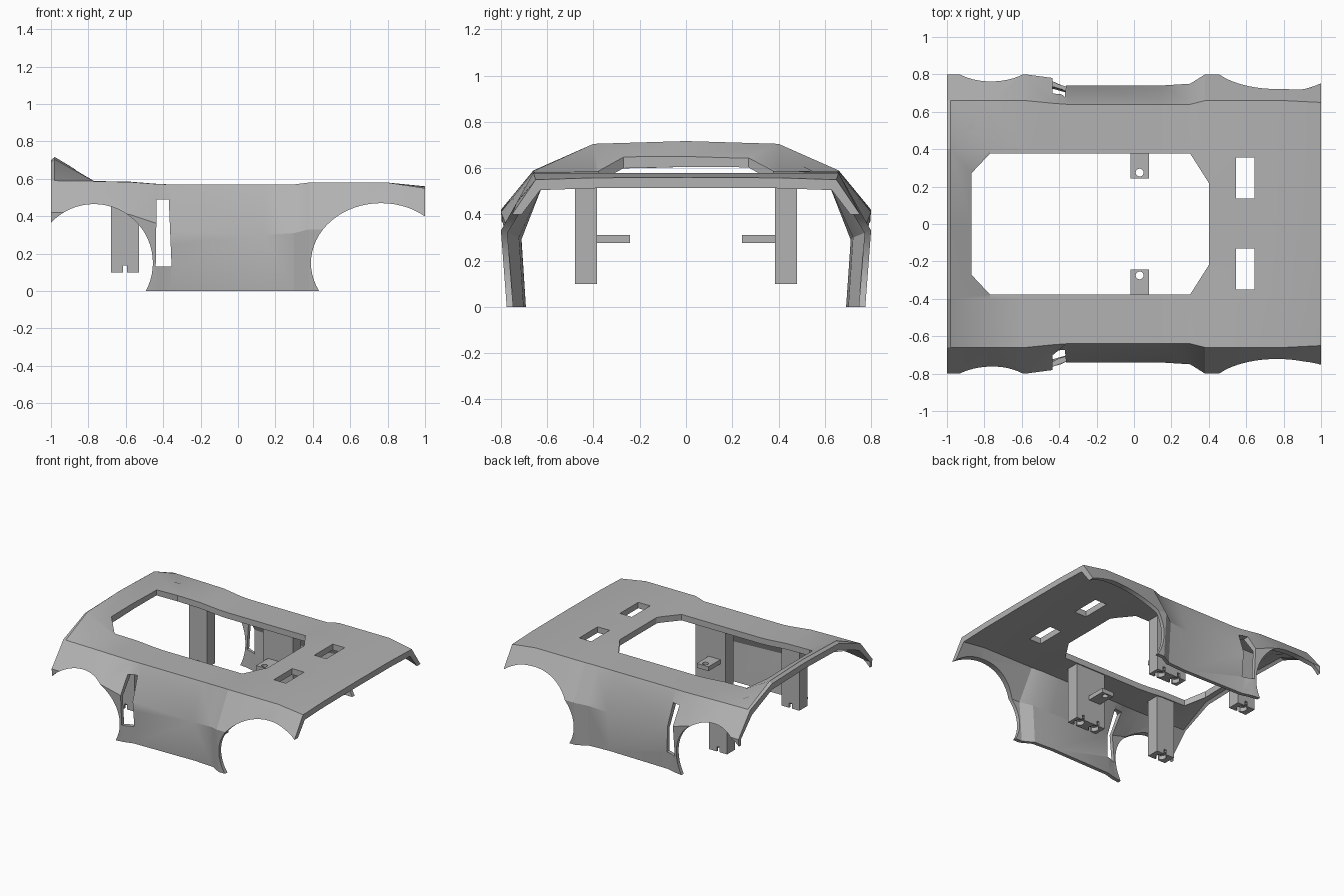
import bpy, bmesh, math
from mathutils import Vector

if "Cube" in bpy.data.objects:
    bpy.data.objects.remove(bpy.data.objects["Cube"], do_unlink=True)

gray = bpy.data.materials.new("plain gray")
gray.use_nodes = True
gray.diffuse_color = (0.45, 0.45, 0.45, 1)
gray.node_tree.nodes["Principled BSDF"].inputs["Base Color"].default_value = gray.diffuse_color


def loft(name, rings):
    """Closed solid through matching rings of points."""
    bm = bmesh.new()
    loops = [[bm.verts.new(p) for p in ring] for ring in rings]
    n = len(loops[0])
    for a, b in zip(loops, loops[1:]):
        for i in range(n):
            j = (i + 1) % n
            bm.faces.new((a[i], a[j], b[j], b[i]))
    bm.faces.new(loops[0])
    bm.faces.new(loops[-1])
    bmesh.ops.recalc_face_normals(bm, faces=bm.faces)
    mesh = bpy.data.meshes.new(name)
    bm.to_mesh(mesh)
    bm.free()
    mesh.materials.append(gray)
    obj = bpy.data.objects.new(name, mesh)
    bpy.context.collection.objects.link(obj)
    return obj


def prism(name, outline, axis, lo, hi):
    """Extrude an outline along y (outline in x, z) or z (outline in x, y)."""
    def place(p, h):
        return Vector((p[0], h, p[1]) if axis == "y" else (p[0], p[1], h))
    return loft(name, [[place(p, h) for p in outline] for h in (lo, hi)])


def box(name, x0, x1, y0, y1, z0, z1):
    return prism(name, [(x0, y0), (x1, y0), (x1, y1), (x0, y1)], "z", z0, z1)


def ellipse(cx, cy, rx, ry, n):
    turn = [math.tau * i / n for i in range(n)]
    return [(cx + rx * math.cos(a), cy + ry * math.sin(a)) for a in turn]


def cut(obj, cutters):
    bpy.ops.object.select_all(action="DESELECT")
    bpy.context.view_layer.objects.active = obj
    obj.select_set(True)
    for c in cutters:
        c.hide_render = True
        mod = obj.modifiers.new("cut", "BOOLEAN")
        mod.operation = "DIFFERENCE"
        mod.solver = "EXACT"
        mod.object = c
        bpy.ops.object.modifier_apply(modifier=mod.name)
        bpy.data.objects.remove(c, do_unlink=True)


# Body stations: x, roof centre z, roof shoulder z, edge y, edge z, flare y, flare z, sill y
stations = [
    (-1, .70, .69, .66, .59, .80, .42, .77),
    (-.98, .717, .705, .66, .59, .80, .42, .77),
    (-.77, .59, .588, .66, .587, .80, .42, .77),
    (-.58, .585, .585, .66, .583, .80, .41, .77),
    (-.43, .573, .573, .645, .572, .78, .36, .75),
    (-.36, .57, .57, .64, .57, .74, .32, .73),
    (.14, .57, .57, .64, .57, .74, .30, .72),
    (.30, .57, .57, .64, .57, .75, .31, .73),
    (.38, .58, .58, .66, .58, .80, .33, .775),
    (.80, .58, .58, .66, .58, .80, .33, .775),
    (1, .56, .558, .65, .55, .80, .33, .775),
]


def section(x, centre, shoulder, ey, ez, fy, fz, sill):
    roof, wall = .045, .028
    outer = [(sill, 0), (fy, fz), (ey, ez), (.4, shoulder)]
    inner = [(sill - wall, 0), (fy - wall, fz - .01), (ey - .02, ez - roof), (.4, shoulder - roof)]
    ring = outer + [(0, centre)] + [(-y, z) for y, z in reversed(outer)]
    ring += [(-y, z) for y, z in inner] + [(0, centre - roof)] + inner[::-1]
    return [Vector((x, y, z)) for y, z in ring]


body = loft("body_shell", [section(*s) for s in stations])

# Wheel arches, side vents, roof opening and front windows
opening = [(-.87, -.27), (-.77, -.377), (.3, -.377), (.4, -.22)]
opening += [(x, -y) for x, y in reversed(opening)]
vent = [(-.44, .13), (-.355, .13), (-.37, .49), (-.435, .49)]
cutters = [
    prism("rear_arch_cutter", ellipse(-.77, .15, .315, .315, 64), "y", -1, 1),
    prism("front_arch_cutter", ellipse(.765, .15, .375, .32, 64), "y", -1, 1),
    prism("vent_cutter", vent, "y", -1, 1),
    prism("opening_cutter", opening, "z", .3, 1),
]
for y in (-.35, .135):
    cutters.append(box("window_cutter", .545, .645, y, y + .22, .3, 1))
cut(body, cutters)
bpy.ops.object.shade_smooth_by_angle(angle=math.radians(25))

# Mounting posts with bottom sockets and notches, and screw tabs
for side, s in (("right", -1), ("left", 1)):
    y0, y1 = sorted((s * .385, s * .48))
    for label, x0, x1, sockets in (("rear", -.68, -.53, [-.605]), ("middle", -.06, .19, [.0, .13])):
        post = box(f"{label}_post_{side}", x0, x1, y0, y1, .1, .545)
        holes = []
        for x in sockets:
            holes.append(prism("socket_cutter", ellipse(x, s * .4325, .036, .036, 24), "z", .05, .13))
            holes.append(box("notch_cutter", x - .011, x + .011, -1, 1, .05, .137))
        cut(post, holes)
    y0, y1 = sorted((s * .243, s * .39))
    tab = box(f"screw_tab_{side}", -.018, .08, y0, y1, .277, .31)
    cut(tab, [prism("screw_cutter", ellipse(.03, s * .275, .021, .021, 24), "z", .2, .4)])
